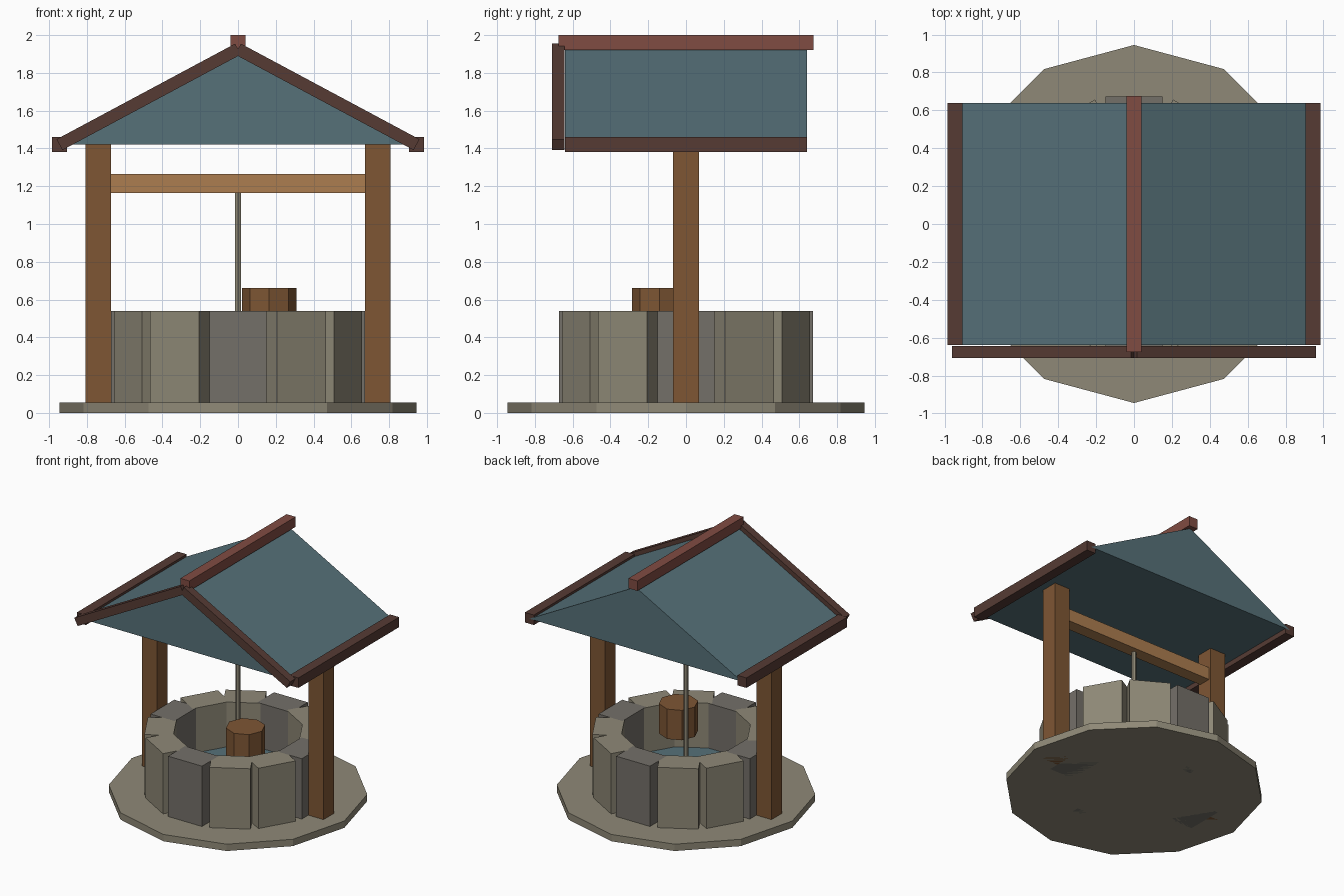
import bpy, bmesh, math
from mathutils import Matrix, Vector

if "Cube" in bpy.data.objects:
    bpy.data.objects.remove(bpy.data.objects["Cube"])


def material(name, rgb):
    m = bpy.data.materials.new(name)
    lin = [((c / 255 + 0.055) / 1.055) ** 2.4 for c in rgb]
    m.diffuse_color = (*lin, 1)
    m.use_nodes = True
    m.node_tree.nodes["Principled BSDF"].inputs["Base Color"].default_value = m.diffuse_color
    return m


STONE = material("light stone", (143, 137, 119))
DARK_STONE = material("dark stone", (116, 112, 105))
WOOD = material("post wood", (126, 86, 52))
BEAM = material("beam wood", (172, 125, 80))
TEAL = material("teal", (86, 113, 121))
TRIM = material("dark trim", (86, 59, 52))
RIDGE = material("red ridge", (128, 76, 66))


def finish(name, bm, mat):
    bmesh.ops.recalc_face_normals(bm, faces=bm.faces)
    me = bpy.data.meshes.new(name)
    bm.to_mesh(me)
    bm.free()
    me.materials.append(mat)
    ob = bpy.data.objects.new(name, me)
    bpy.context.collection.objects.link(ob)
    return ob


def box(name, centre, size, mat, rot=Matrix()):
    bm = bmesh.new()
    bmesh.ops.create_cube(bm, size=1, matrix=Matrix.Translation(centre) @ rot @ Matrix.Diagonal((*size, 1)))
    return finish(name, bm, mat)


def prism(name, x, y, z0, z1, radius, sides, mat):
    bm = bmesh.new()
    bmesh.ops.create_cone(bm, cap_ends=True, segments=sides, radius1=radius, radius2=radius,
                          depth=z1 - z0, matrix=Matrix.Translation((x, y, (z0 + z1) / 2)))
    return finish(name, bm, mat)


# Base slab and water
prism("base_slab", 0, 0, 0, 0.055, 0.945, 12, STONE)
prism("water", 0, 0, 0.12, 0.18, 0.5, 12, TEAL)

# Ring of stone blocks, every third one darker
INNER, OUTER, RIM = 0.46, 0.672, 0.54
for i in range(12):
    a = i * math.tau / 12
    r = (INNER + OUTER) / 2
    box(f"wall_stone_{i + 1}", (r * math.cos(a), r * math.sin(a), RIM / 2),
        (OUTER - INNER, 0.30, RIM), DARK_STONE if i % 3 == 0 else STONE,
        Matrix.Rotation(a, 4, 'Z'))

# Roof frame points
EAVE_X, EAVE_Z, APEX_Z, ROOF_Y = 0.945, 1.42, 1.926, 0.64

# Posts, eave boards and front barge boards on both sides
for s, side in ((-1, "left"), (1, "right")):
    box(f"{side}_post", (s * 0.74, 0, 0.715), (0.135, 0.135, 1.43), WOOD)
    box(f"{side}_eave_board", (s * EAVE_X, 0, EAVE_Z), (0.08, 2 * ROOF_Y, 0.08), TRIM)
    run = Vector((s * EAVE_X, 0, EAVE_Z - APEX_Z))
    box(f"{side}_barge_board", (s * EAVE_X / 2, -0.676, (EAVE_Z + APEX_Z) / 2),
        (run.length, 0.065, 0.065), TRIM,
        Matrix.Rotation(s * math.atan2(APEX_Z - EAVE_Z, EAVE_X), 4, 'Y'))

# Cross beam, rope and bucket
box("cross_beam", (0, 0, 1.215), (1.61, 0.1, 0.1), BEAM)
prism("rope", 0, 0, 0.2, 1.18, 0.017, 6, STONE)
prism("bucket", 0.165, -0.14, 0.42, 0.66, 0.145, 8, WOOD)

# Solid gable roof: triangle extruded along y
bm = bmesh.new()
tri = bm.faces.new([bm.verts.new(p) for p in (
    (-EAVE_X, -ROOF_Y, EAVE_Z), (EAVE_X, -ROOF_Y, EAVE_Z), (0, -ROOF_Y, APEX_Z))])
ext = bmesh.ops.extrude_face_region(bm, geom=[tri], use_keep_orig=True)
bmesh.ops.translate(bm, vec=(0, 2 * ROOF_Y, 0),
                    verts=[v for v in ext["geom"] if isinstance(v, bmesh.types.BMVert)])
finish("roof", bm, TEAL)
box("ridge_board", (0, 0, 1.96), (0.08, 1.35, 0.08), RIDGE)
